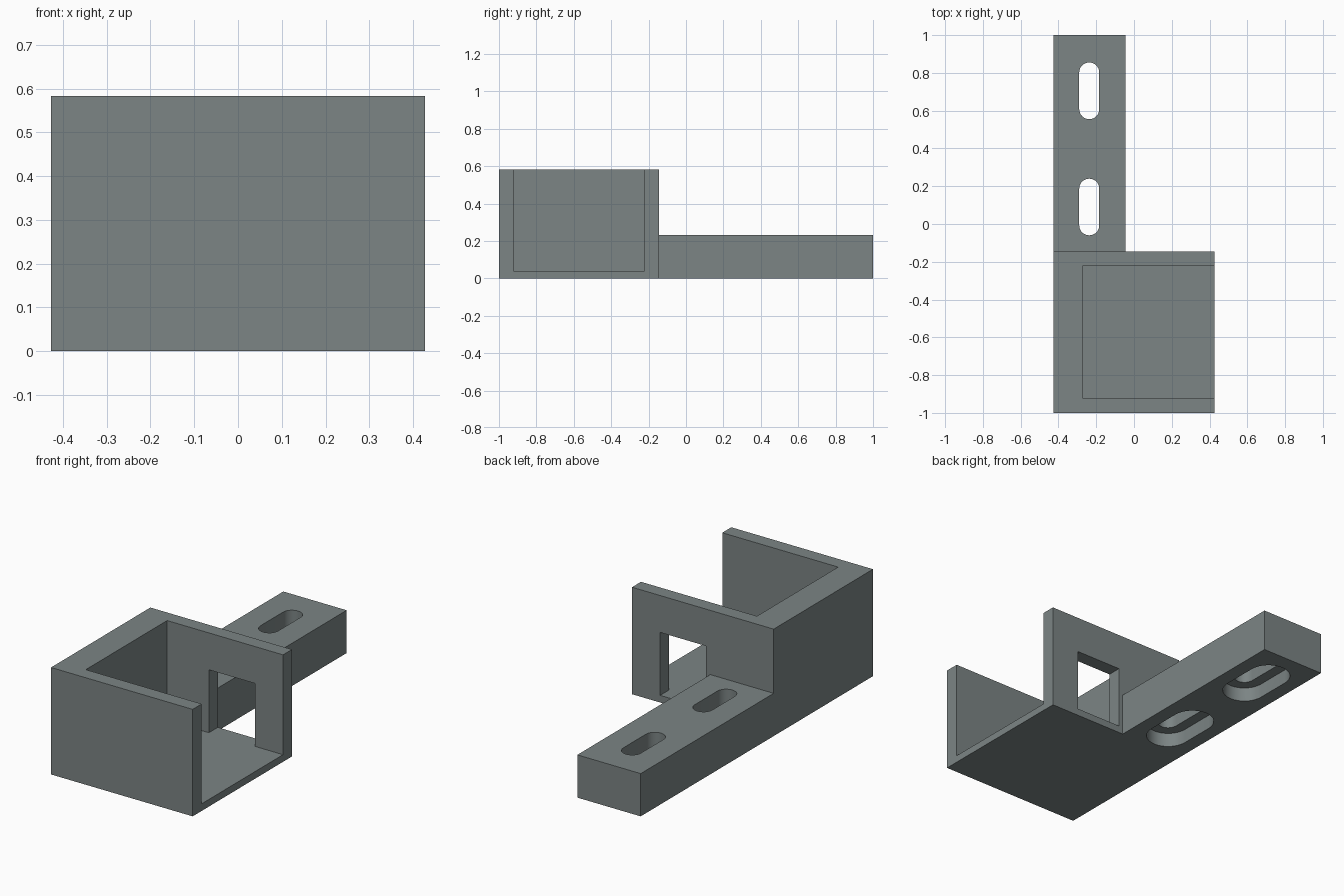
import bpy, bmesh, math

if "Cube" in bpy.data.objects:
    bpy.data.objects.remove(bpy.data.objects["Cube"])

grey = bpy.data.materials.new("slate grey")
grey.diffuse_color = (0.2, 0.232, 0.232, 1)
grey.use_nodes = True
grey.node_tree.nodes["Principled BSDF"].inputs["Base Color"].default_value = grey.diffuse_color


def prism(name, outline, z0, z1):
    """Extrude a plan outline from z0 to z1."""
    bm = bmesh.new()
    base = bm.faces.new([bm.verts.new((x, y, z0)) for x, y in outline])
    top = bmesh.ops.extrude_face_region(bm, geom=[base])["geom"]
    for v in top:
        if isinstance(v, bmesh.types.BMVert):
            v.co.z = z1
    bmesh.ops.recalc_face_normals(bm, faces=bm.faces)
    mesh = bpy.data.meshes.new(name)
    bm.to_mesh(mesh)
    bm.free()
    mesh.materials.append(grey)
    ob = bpy.data.objects.new(name, mesh)
    bpy.context.collection.objects.link(ob)
    return ob


def rect(x0, x1, y0, y1):
    return [(x0, y0), (x1, y0), (x1, y1), (x0, y1)]


def slot(cx, cy, half, r, n=16):
    """Stadium outline, long along y."""
    pts = []
    for side, start in ((1, 0), (-1, math.pi)):
        for i in range(n + 1):
            a = start + math.pi * i / n
            pts.append((cx + r * math.cos(a), cy + side * half + r * math.sin(a)))
    return pts


def cut(target, cutter):
    cutter.hide_render = True
    mod = target.modifiers.new("cut", 'BOOLEAN')
    mod.operation = 'DIFFERENCE'
    mod.solver = 'EXACT'
    mod.object = cutter
    bpy.context.view_layer.objects.active = target
    bpy.ops.object.modifier_apply(modifier=mod.name)
    bpy.data.objects.remove(cutter)


# One solid: L-shaped base slab, with the tall box block joined on top
W, BACK, BAR_X, BAR_Z, TOP = 0.427, -0.145, -0.045, 0.233, 0.583
bracket = prism("bracket", [(-W, -1), (W, -1), (W, BACK), (BAR_X, BACK),
                            (BAR_X, 1), (-W, 1)], 0, TOP)
cut(bracket, prism("bar_clearance", rect(-0.6, 0.6, BACK, 1.2), BAR_Z, 0.8))

# Open pocket and the window in the back wall
cut(bracket, prism("pocket", rect(-0.272, 0.6, -0.922, -0.222), 0.039, 0.8))
cut(bracket, prism("window", rect(-0.02, 0.257, -0.3, -0.1), 0.039, 0.382))

# Mounting slots with wider recesses underneath
for cy in (0.09, 0.705):
    cut(bracket, prism("slot", slot(-0.237, cy, 0.097, 0.053), -0.1, 0.4))
    cut(bracket, prism("slot_recess", slot(-0.237, cy, 0.097, 0.112), -0.1, 0.078))

bpy.ops.object.select_all(action='DESELECT')
bracket.select_set(True)
bpy.context.view_layer.objects.active = bracket
bpy.ops.object.shade_smooth_by_angle(angle=math.radians(30))
